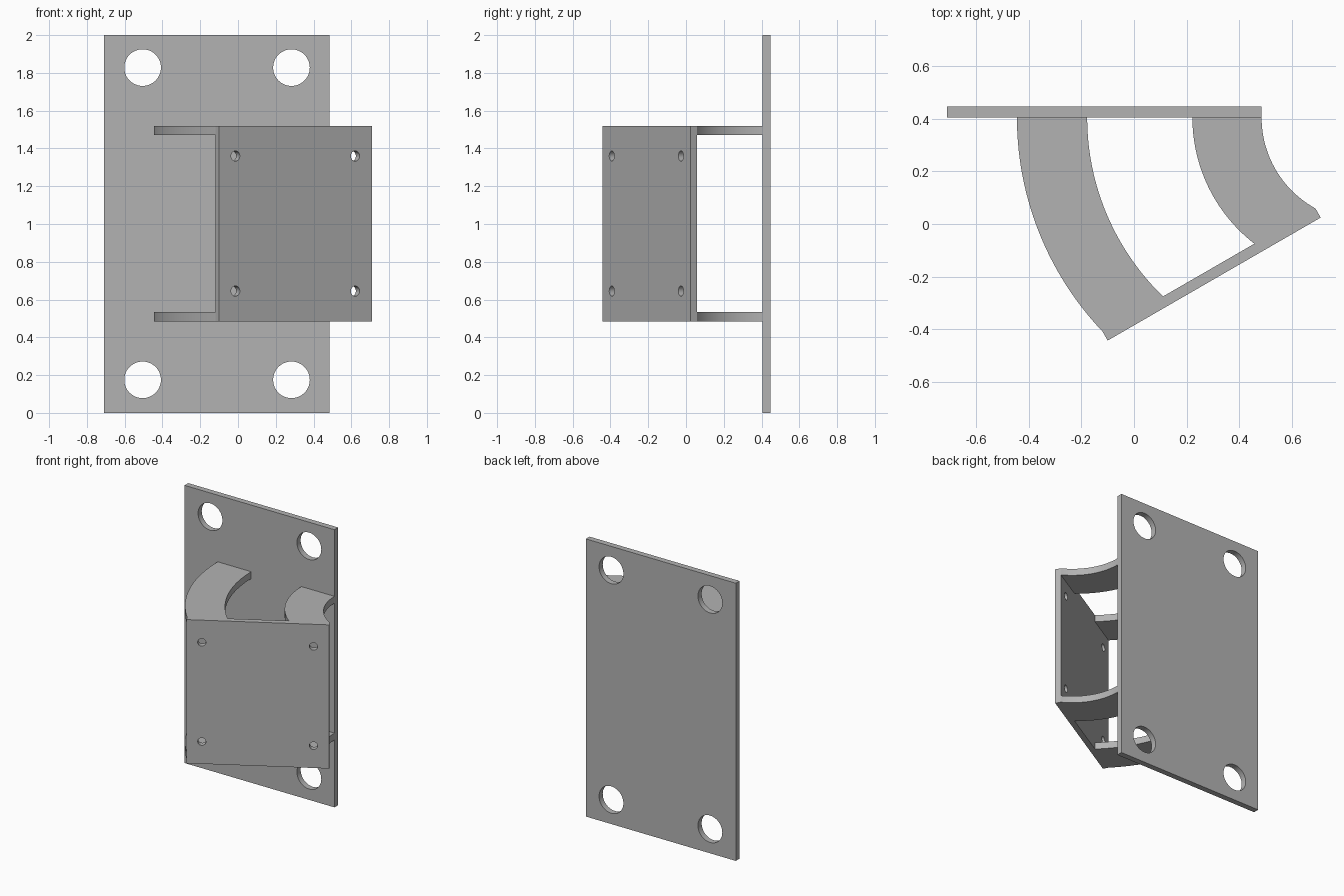
import bpy
import bmesh
import math
from mathutils import Vector, Matrix

cube = bpy.data.objects.get("Cube")
if cube:
    bpy.data.objects.remove(cube, do_unlink=True)

# Single grey finish
grey = bpy.data.materials.new("plain grey")
grey.use_nodes = True
colour = (0.45, 0.45, 0.45, 1)
grey.diffuse_color = colour
grey.node_tree.nodes["Principled BSDF"].inputs["Base Color"].default_value = colour

BACK_Y = 0.405                       # front face of the wall plate
LOW, HIGH = 0.485, 1.52              # bracket height
ARM_THICK = 0.05
TURN = math.radians(30)              # yaw of the front plate
ALONG = Vector((math.cos(TURN), math.sin(TURN)))
INWARD = Vector((-ALONG.y, ALONG.x))
CORNER = Vector((-0.10, -0.443))     # front left corner of the front plate
LENGTH, THICK = 0.935, 0.04


def prism(name, outline, z0, z1):
    """Extrude a plan outline between two heights."""
    bm = bmesh.new()
    face = bm.faces.new([bm.verts.new((x, y, z0)) for x, y in outline])
    top = bmesh.ops.extrude_face_region(bm, geom=[face])["geom"]
    verts = [v for v in top if isinstance(v, bmesh.types.BMVert)]
    bmesh.ops.translate(bm, verts=verts, vec=(0, 0, z1 - z0))
    bmesh.ops.recalc_face_normals(bm, faces=bm.faces)
    mesh = bpy.data.meshes.new(name)
    bm.to_mesh(mesh)
    bm.free()
    obj = bpy.data.objects.new(name, mesh)
    bpy.context.collection.objects.link(obj)
    mesh.materials.append(grey)
    return obj


def finish(obj):
    bpy.ops.object.select_all(action='DESELECT')
    obj.select_set(True)
    bpy.context.view_layer.objects.active = obj
    bpy.ops.object.shade_smooth_by_angle(angle=math.radians(30))


def drill(obj, centres, radius, yaw):
    """Cut round holes through a plate along its normal."""
    bm = bmesh.new()
    for c in centres:
        place = (Matrix.Translation(c) @ Matrix.Rotation(yaw, 4, 'Z')
                 @ Matrix.Rotation(math.pi / 2, 4, 'X'))
        bmesh.ops.create_cone(bm, cap_ends=True, segments=48, radius1=radius,
                              radius2=radius, depth=0.2, matrix=place)
    mesh = bpy.data.meshes.new("hole_cutter")
    bm.to_mesh(mesh)
    bm.free()
    mesh.materials.append(grey)
    cutter = bpy.data.objects.new("hole_cutter", mesh)
    bpy.context.collection.objects.link(cutter)
    cutter.hide_render = True
    mod = obj.modifiers.new("holes", 'BOOLEAN')
    mod.operation, mod.solver, mod.object = 'DIFFERENCE', 'EXACT', cutter
    bpy.context.view_layer.objects.active = obj
    bpy.ops.object.modifier_apply(modifier=mod.name)
    bpy.data.objects.remove(cutter, do_unlink=True)


def arc(start_x, end, steps=28):
    """Arc leaving the wall plate squarely and reaching the given point."""
    drop = BACK_Y - end.y
    run = end.x - start_x
    radius = (run * run + drop * drop) / (2 * run)
    sweep = math.asin(drop / radius)
    return [Vector((start_x + radius * (1 - math.cos(sweep * i / steps)),
                    BACK_Y - radius * math.sin(sweep * i / steps)))
            for i in range(steps + 1)]


# Wall plate with four large fixing holes
wall_plate = prism("wall_plate", [(-0.71, BACK_Y), (0.485, BACK_Y),
                                  (0.485, 0.447), (-0.71, 0.447)], 0, 2)
drill(wall_plate, [Vector((x, 0.426, z)) for x in (-0.505, 0.283)
                   for z in (0.175, 1.828)], 0.097, 0)
finish(wall_plate)

# Angled front plate with four small screw holes
far = CORNER + ALONG * LENGTH
front_plate = prism("front_plate", [CORNER, far, far + INWARD * THICK,
                                    CORNER + INWARD * THICK], LOW, HIGH)
holes = [CORNER + ALONG * d for d in (0.1, 0.832)]
drill(front_plate, [p.to_3d() + Vector((0, 0, z)) for p in holes
                    for z in (0.645, 1.36)], 0.027, TURN)
finish(front_plate)

# Curved arms, one pair at the top and one at the bottom
back = CORNER + INWARD * THICK
arms = {"right": ((-0.445, 0.0), (-0.178, 0.266)),
        "left": ((0.222, 0.667), (0.485, LENGTH))}
for side, (outer, inner) in arms.items():
    outline = (arc(outer[0], back + ALONG * outer[1])
               + arc(inner[0], back + ALONG * inner[1])[::-1])
    for level, z in (("lower", LOW), ("upper", HIGH - ARM_THICK)):
        finish(prism(f"{level}_{side}_arm", outline, z, z + ARM_THICK))
